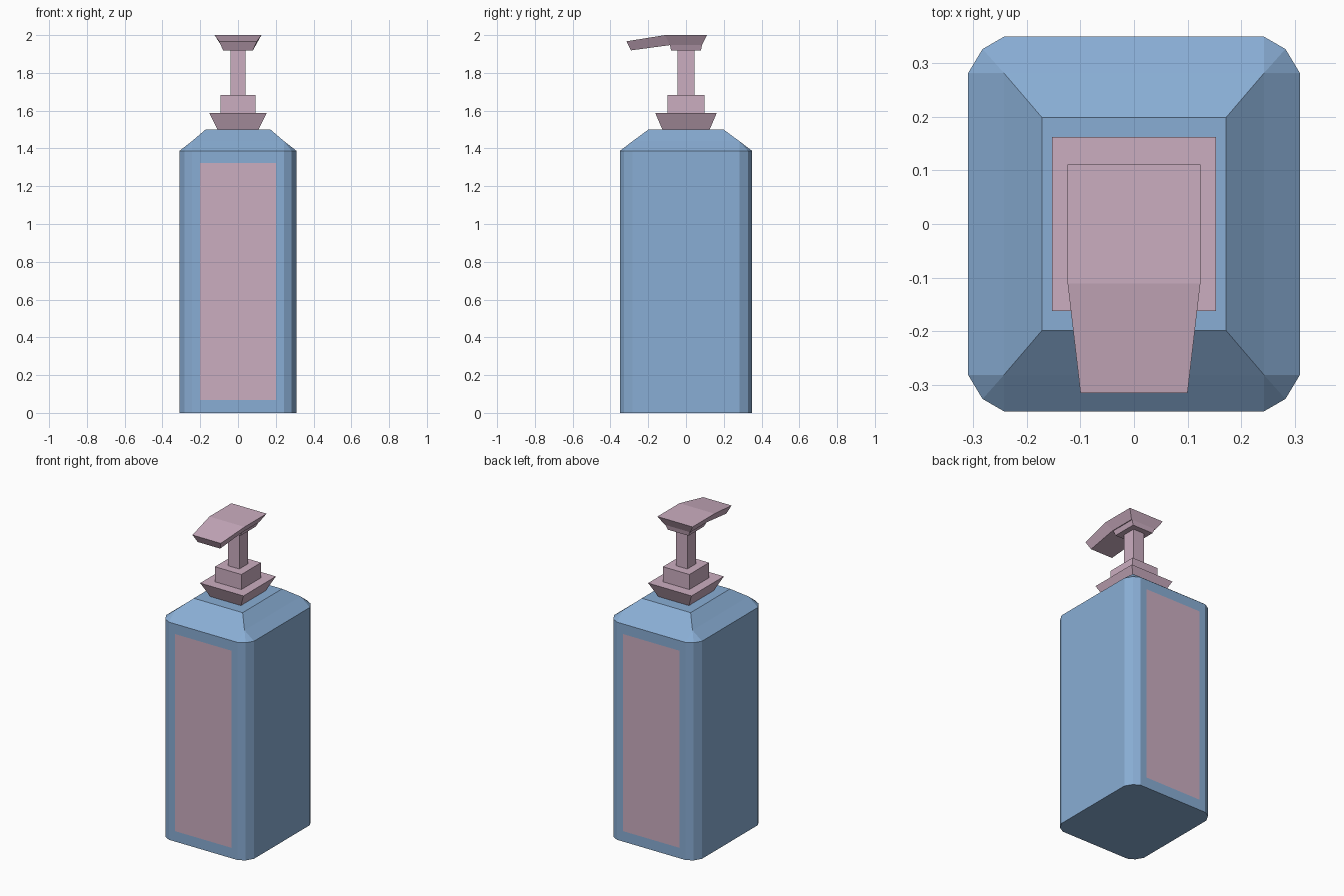
import bpy, bmesh

if "Cube" in bpy.data.objects:
    bpy.data.objects.remove(bpy.data.objects["Cube"])


def material(name, rgb):
    m = bpy.data.materials.new(name)
    m.diffuse_color = (*rgb, 1)
    m.use_nodes = True
    m.node_tree.nodes["Principled BSDF"].inputs["Base Color"].default_value = m.diffuse_color
    return m


BLUE = material("bottle_blue", (0.25, 0.42, 0.66))
PINK = material("pump_pink", (0.60, 0.42, 0.53))


def finish(name, bm, mat):
    mesh = bpy.data.meshes.new(name)
    bm.to_mesh(mesh)
    bm.free()
    mesh.materials.append(mat)
    ob = bpy.data.objects.new(name, mesh)
    bpy.context.collection.objects.link(ob)
    return ob


def loft(name, rings, mat):
    """Closed flat-faced solid through rings of equal point count."""
    bm = bmesh.new()
    loops = [[bm.verts.new(p) for p in r] for r in rings]
    n = len(rings[0])
    for a, b in zip(loops, loops[1:]):
        for i in range(n):
            j = (i + 1) % n
            bm.faces.new((a[i], a[j], b[j], b[i]))
    bm.faces.new(loops[0][::-1])
    bm.faces.new(loops[-1])
    bmesh.ops.remove_doubles(bm, verts=bm.verts, dist=1e-5)
    bmesh.ops.recalc_face_normals(bm, faces=bm.faces)
    return finish(name, bm, mat)


def rect(x, y, z):
    return [(-x, -y, z), (x, -y, z), (x, y, z), (-x, y, z)]


def corner_ring(corner, z):
    """Repeat three corner points around all four quadrants."""
    ring = []
    for sx, sy in ((1, 1), (-1, 1), (-1, -1), (1, -1)):
        pts = corner if sx * sy > 0 else corner[::-1]
        ring += [(sx * x, sy * y, z) for x, y in pts]
    return ring


# Bottle: chamfered box whose corners run out on the sloped shoulder
corner = [(0.31, 0.282), (0.283, 0.327), (0.243, 0.35)]
loft("bottle", [
    corner_ring(corner, 0),
    corner_ring(corner, 1.387),
    corner_ring([(0.243, 0.282)] * 3, 1.439),
    corner_ring([(0.172, 0.199)] * 3, 1.5),
], BLUE)

# Labels on the front and back
for name, s in (("front_label", -1), ("back_label", 1)):
    bm = bmesh.new()
    y = s * 0.351
    bm.faces.new([bm.verts.new((-s * x, y, z)) for x, z in
                  ((-0.2, 0.067), (0.2, 0.067), (0.2, 1.323), (-0.2, 1.323))])
    finish(name, bm, PINK)

# Pump: flared collar, neck and stem
loft("collar", [rect(0.108, 0.125, 1.5), rect(0.153, 0.163, 1.588)], PINK)
loft("neck", [rect(0.093, 0.099, 1.588), rect(0.093, 0.099, 1.684)], PINK)
loft("stem", [rect(0.04, 0.044, 1.684), rect(0.04, 0.044, 1.918)], PINK)
loft("head_base", [rect(0.073, 0.079, 1.918), rect(0.085, 0.085, 1.947)], PINK)

# Pump head: tapered sections from back to spout tip
sections = [  # top y, z, half width; bottom y, z, half width
    (0.111, 2.0, 0.124, 0.085, 1.947, 0.09),
    (-0.111, 2.0, 0.124, -0.085, 1.947, 0.09),
    (-0.316, 1.967, 0.1, -0.292, 1.919, 0.079),
]
loft("pump_head", [[(-tx, ty, tz), (tx, ty, tz), (bx, by, bz), (-bx, by, bz)]
                   for ty, tz, tx, by, bz, bx in sections], PINK)
